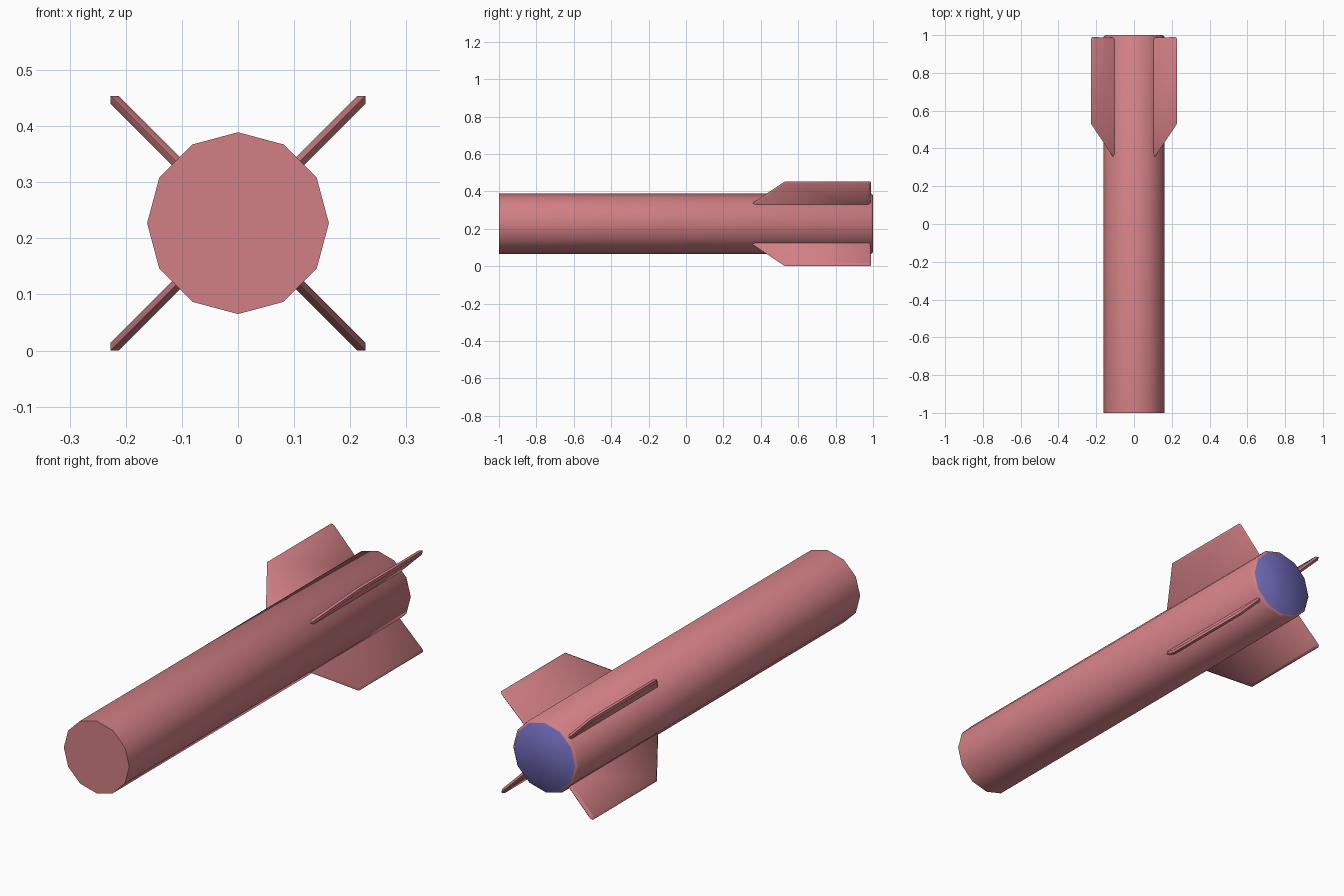
import bpy, bmesh, math

if "Cube" in bpy.data.objects:
    bpy.data.objects.remove(bpy.data.objects["Cube"])

CZ = 0.227      # height of the body axis
R = 0.162       # body radius
SIDES = 12


def material(name, rgb):
    m = bpy.data.materials.new(name)
    m.diffuse_color = (*rgb, 1)
    m.use_nodes = True
    m.node_tree.nodes["Principled BSDF"].inputs["Base Color"].default_value = m.diffuse_color
    return m


PINK = material("dusty_pink", (0.645, 0.216, 0.235))
BLUE = material("muted_blue", (0.162, 0.150, 0.503))


def finish(bm, name, mats, angle):
    bmesh.ops.recalc_face_normals(bm, faces=bm.faces)
    me = bpy.data.meshes.new(name)
    bm.to_mesh(me)
    bm.free()
    for m in mats:
        me.materials.append(m)
    ob = bpy.data.objects.new(name, me)
    bpy.context.collection.objects.link(ob)
    bpy.ops.object.select_all(action='DESELECT')
    ob.select_set(True)
    bpy.context.view_layer.objects.active = ob
    bpy.ops.object.shade_smooth_by_angle(angle=math.radians(angle))
    return ob


def loft(bm, loops):
    """Joins matching closed loops of points and caps both ends."""
    rings = [[bm.verts.new(p) for p in loop] for loop in loops]
    for a, b in zip(rings, rings[1:]):
        for i in range(len(a)):
            j = (i + 1) % len(a)
            bm.faces.new((a[i], a[j], b[j], b[i]))
    bm.faces.new(rings[0])
    return bm.faces.new(rings[-1])


# body: twelve-sided tube, blunt nose, small bevel and blue disc at the tail
bm = bmesh.new()
profile = [(-1.0, R), (0.99, R), (1.0, 0.152)]
steps = [2 * math.pi * i / SIDES for i in range(SIDES)]
tail = loft(bm, [[(r * math.cos(a), y, CZ + r * math.sin(a)) for a in steps]
                 for y, r in profile])
tail.material_index = 1
finish(bm, "body", [PINK, BLUE], 50)

# fins: (y, radial distance) outlines, widest on the middle plane
middle = [(0.316, 0.120), (0.530, 0.321), (0.982, 0.321), (0.990, 0.313), (0.985, 0.120)]
side = [(0.330, 0.120), (0.535, 0.311), (0.976, 0.311), (0.980, 0.305), (0.975, 0.120)]
for n, name in enumerate(("upper_right", "upper_left", "lower_left", "lower_right")):
    a = math.radians(45 + 90 * n)
    c, s = math.cos(a), math.sin(a)
    bm = bmesh.new()
    loft(bm, [[(r * c - t * s, y, CZ + r * s + t * c) for y, r in outline]
              for outline, t in ((side, -0.01), (middle, 0), (side, 0.01))])
    finish(bm, "fin_" + name, [PINK], 50)
